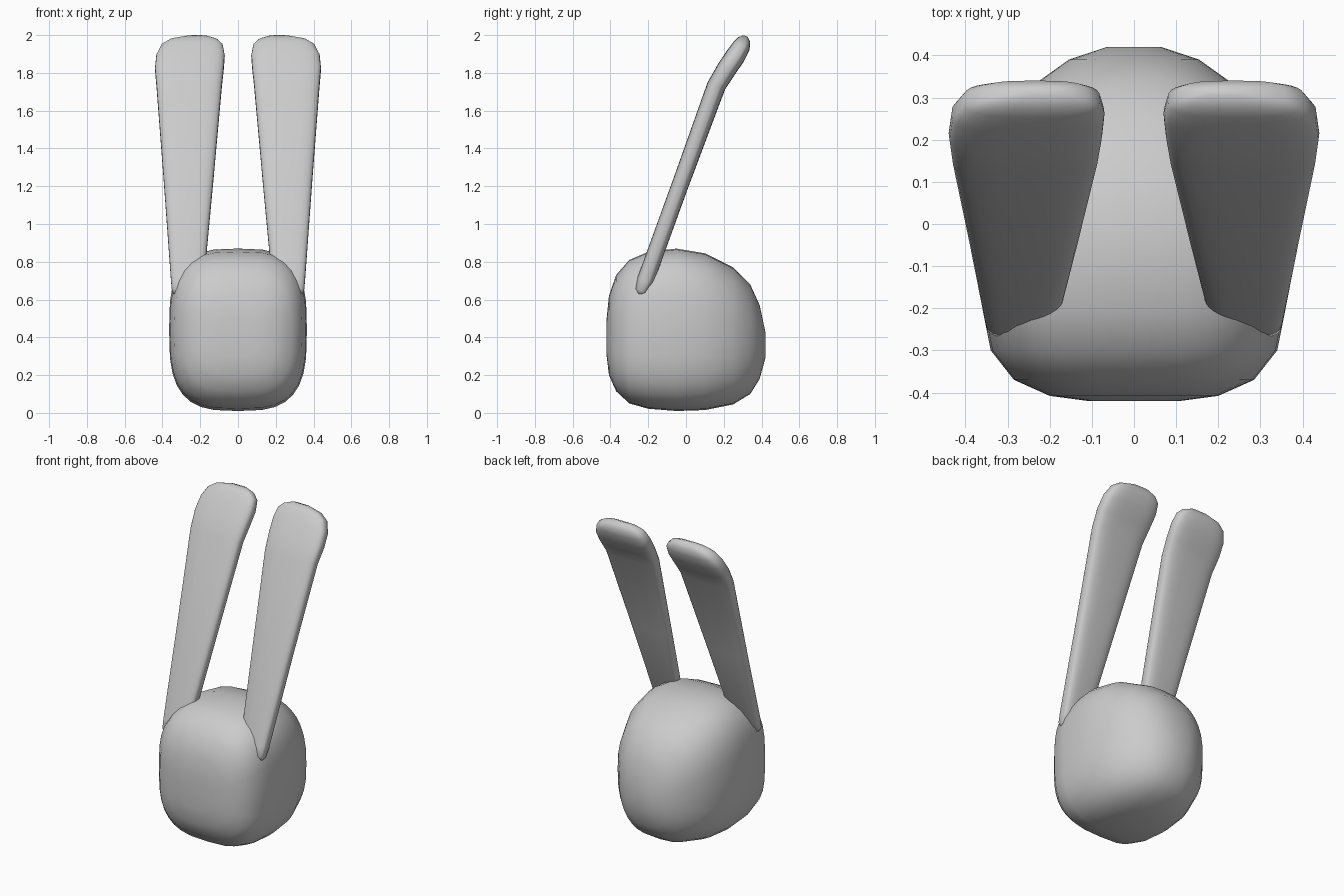
import bpy, bmesh
from math import cos, sin, pi, copysign
from mathutils import Vector

if "Cube" in bpy.data.objects:
    bpy.data.objects.remove(bpy.data.objects["Cube"])

SEGS = 32


def superellipse(c, u, v, n):
    """Ring of points around c, spanned by half-axes u and v, squarer for larger n."""
    pts = []
    for i in range(SEGS):
        a = 2 * pi * i / SEGS
        p = copysign(abs(cos(a)) ** (2 / n), cos(a))
        q = copysign(abs(sin(a)) ** (2 / n), sin(a))
        pts.append(c + u * p + v * q)
    return pts


def loft(name, rings):
    bm = bmesh.new()
    vr = [[bm.verts.new(p) for p in r] for r in rings]
    for a, b in zip(vr, vr[1:]):
        for i in range(SEGS):
            j = (i + 1) % SEGS
            bm.faces.new((a[i], a[j], b[j], b[i]))
    bm.faces.new(vr[0])
    bm.faces.new(vr[-1])
    bmesh.ops.recalc_face_normals(bm, faces=bm.faces)
    for f in bm.faces:
        f.smooth = True
    me = bpy.data.meshes.new(name)
    bm.to_mesh(me)
    bm.free()
    ob = bpy.data.objects.new(name, me)
    bpy.context.collection.objects.link(ob)
    return ob


# head: sections from front to back (y, bottom, top, half width, squareness)
head = [
    (-0.42, 0.30, 0.50, 0.11, 2.6),
    (-0.408, 0.20, 0.62, 0.20, 2.8),
    (-0.37, 0.115, 0.73, 0.285, 3.0),
    (-0.30, 0.05, 0.81, 0.34, 3.1),
    (-0.20, 0.022, 0.853, 0.36, 3.1),
    (-0.05, 0.01, 0.87, 0.365, 3.1),
    (0.10, 0.015, 0.845, 0.355, 2.9),
    (0.25, 0.045, 0.77, 0.30, 2.6),
    (0.34, 0.10, 0.68, 0.225, 2.4),
    (0.39, 0.18, 0.57, 0.155, 2.2),
    (0.42, 0.29, 0.43, 0.065, 2.0),
]
loft("head", [superellipse(Vector((0, y, (b + t) / 2)), Vector((w, 0, 0)),
                           Vector((0, 0, (t - b) / 2)), n)
              for y, b, t, w, n in head])

# ears: sections from root to tip (y, z, inner x, outer x, half thickness)
ear = [
    (-0.245, 0.625, 0.22, 0.335, 0.012),
    (-0.238, 0.645, 0.195, 0.35, 0.034),
    (-0.215, 0.70, 0.18, 0.355, 0.045),
    (-0.03, 1.21, 0.132, 0.392, 0.045),
    (0.16, 1.73, 0.085, 0.432, 0.05),
    (0.215, 1.82, 0.075, 0.44, 0.053),
    (0.262, 1.89, 0.07, 0.433, 0.053),
    (0.295, 1.945, 0.08, 0.405, 0.047),
    (0.308, 1.975, 0.11, 0.36, 0.035),
    (0.316, 1.995, 0.165, 0.27, 0.012),
]
for name, side in (("right_ear", 1), ("left_ear", -1)):
    rings = []
    for k, (y, z, xi, xo, t) in enumerate(ear):
        a, b = ear[max(k - 1, 0)], ear[min(k + 1, len(ear) - 1)]
        d = Vector((0, b[0] - a[0], b[1] - a[1])).normalized()
        normal = Vector((0, d.z, -d.y))
        rings.append(superellipse(Vector((side * (xi + xo) / 2, y, z)),
                                  Vector(((xo - xi) / 2, 0, 0)), normal * t, 3.2))
    loft(name, rings)
